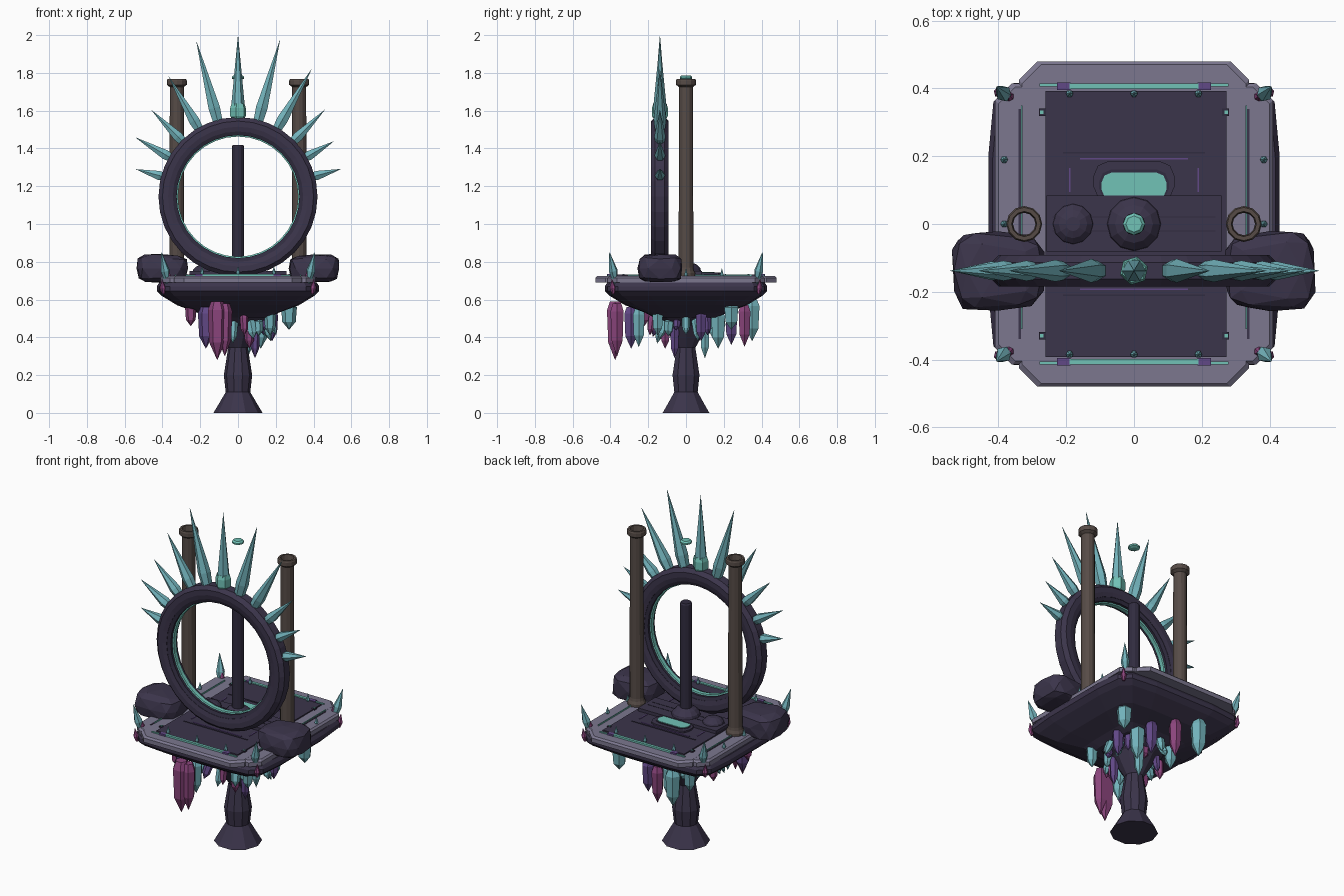
import bpy, bmesh, math, random
from mathutils import Vector, Matrix

random.seed(4)
if "Cube" in bpy.data.objects:
    bpy.data.objects.remove(bpy.data.objects["Cube"], do_unlink=True)


def material(name, r, g, b):
    m = bpy.data.materials.new(name)
    m.use_nodes = True
    m.diffuse_color = (r, g, b, 1)
    m.node_tree.nodes["Principled BSDF"].inputs["Base Color"].default_value = (r, g, b, 1)
    return m


STONE = material("dark violet stone", 0.044, 0.035, 0.07)
POLE = material("deep violet", 0.03, 0.025, 0.05)
SLAB = material("pale lavender stone", 0.2, 0.185, 0.275)
BRASS = material("dull bronze", 0.093, 0.071, 0.062)
ICE = material("blue teal crystal", 0.17, 0.45, 0.5)
GLOW = material("bright teal", 0.165, 0.54, 0.47)
MAGENTA = material("magenta crystal", 0.26, 0.06, 0.205)
PURPLE = material("purple crystal", 0.12, 0.065, 0.24)


def finish(name, bm, mat):
    bmesh.ops.remove_doubles(bm, verts=bm.verts, dist=0.0002)
    bmesh.ops.recalc_face_normals(bm, faces=bm.faces)
    me = bpy.data.meshes.new(name)
    bm.to_mesh(me)
    bm.free()
    me.materials.append(mat)
    ob = bpy.data.objects.new(name, me)
    bpy.context.collection.objects.link(ob)
    return ob


def loft(name, rings, mat, closed=False):
    """Skin a stack of equal-length outlines; closed joins last to first."""
    bm = bmesh.new()
    rows = [[bm.verts.new(p) for p in ring] for ring in rings]
    n = len(rows[0])
    pairs = list(zip(rows, rows[1:])) + ([(rows[-1], rows[0])] if closed else [])
    for a, b in pairs:
        for i in range(n):
            j = (i + 1) % n
            bm.faces.new((a[i], a[j], b[j], b[i]))
    if not closed:
        bm.faces.new(rows[0][::-1])
        bm.faces.new(rows[-1])
    return finish(name, bm, mat)


def lathe(name, profile, sides, mat, matrix=Matrix(), closed=False):
    rings = []
    for r, z in profile:
        r = max(r, 0.0005)
        rings.append([matrix @ Vector((r * math.cos(math.tau * i / sides), r * math.sin(math.tau * i / sides), z))
                      for i in range(sides)])
    return loft(name, rings, mat, closed)


def box(name, centre, size, mat):
    bm = bmesh.new()
    bmesh.ops.create_cube(bm, size=1, matrix=Matrix.Translation(centre) @ Matrix.Diagonal((*size, 1)))
    return finish(name, bm, mat)


def four_way(quarter, z, cy=0.0):
    """Mirror one corner of an outline into all four quadrants."""
    pts = quarter + [(-x, y) for x, y in quarter[::-1]]
    pts += [(-x, -y) for x, y in pts]
    return [(x, cy + y, z) for x, y in pts]


def octagon(hx, hy, c, z):
    return four_way([(hx, hy - c), (hx - c, hy)], z)


def rounded(hx, hy, c, z, cy):
    return four_way([(hx, hy - c), (hx - 0.3 * c, hy - 0.3 * c), (hx - c, hy)], z, cy)


def crystal(name, base, direction, length, radius, mat, waist=0.3, foot=0.45):
    rot = Vector(direction).to_track_quat('Z', 'Y').to_matrix().to_4x4()
    return lathe(name, [(radius * foot, 0), (radius, length * waist), (0, length)], 6, mat,
                 Matrix.Translation(base) @ rot)


# Pedestal and faceted bowl
lathe("pedestal", [(0.13, 0), (0.115, 0.025), (0.065, 0.11), (0.075, 0.2), (0.052, 0.345),
                   (0.085, 0.4), (0.12, 0.46), (0.19, 0.52)], 10, STONE)
layers = [(0.4, 0.505), (0.5, 0.53), (0.75, 0.57), (0.94, 0.62), (1, 0.645), (1, 0.67), (0.97, 0.69)]
corner = [(0.43, 0.2), (0.415, 0.36), (0.36, 0.415), (0.2, 0.43)]
loft("bowl", [four_way([(x * s, y * s) for x, y in corner], z) for s, z in layers], STONE)

# Lavender terrace made of two crossing chamfered slabs
for name, hx, hy, c, top in (("long_slab", 0.34, 0.48, 0.055, 0.725), ("wide_slab", 0.41, 0.415, 0.05, 0.7245)):
    loft(name, [octagon(hx, hy, c, 0.69), octagon(hx, hy, c, top - 0.01),
                octagon(hx - 0.01, hy - 0.01, c, top)], SLAB)

# Dark floor with inlaid lines and glowing edges
box("floor_panel", (0.006, 0, 0.722), (0.535, 0.785, 0.02), STONE)
for s in (-1, 1):
    box("glow_strip", (0, s * 0.406, 0.729), (0.38, 0.016, 0.013), GLOW)
    box("long_groove", (s * 0.337, 0, 0.724), (0.008, 0.68, 0.006), STONE)
    box("glow_side_edge", (s * 0.331, 0.02, 0.728), (0.004, 0.66, 0.009), GLOW)
    box("floor_dark_line", (0, s * 0.21, 0.733), (0.42, 0.005, 0.004), POLE)
    box("floor_purple_line", (0, s * 0.193, 0.733), (0.32, 0.005, 0.004), PURPLE)
    for t in (-1, 1):
        box("strip_end", (s * 0.207, t * 0.406, 0.728), (0.04, 0.022, 0.014), PURPLE)
        box("strip_tail", (s * 0.253, t * 0.41, 0.726), (0.052, 0.009, 0.009), GLOW)
        box("corner_stud", (s * 0.27, t * 0.33, 0.726), (0.022, 0.022, 0.014), POLE)
        box("stud_glow", (s * 0.272, t * 0.33, 0.734), (0.01, 0.01, 0.004), GLOW)
        box("side_purple_line", (s * 0.19, t * 0.13, 0.733), (0.005, 0.07, 0.004), PURPLE)

# Console board, domes and glowing window
box("console_board", (0, 0.002, 0.738), (0.515, 0.165, 0.025), STONE)
for y in (-0.02, 0.02):
    box("board_line", (0, y, 0.751), (0.48, 0.003, 0.002), POLE)
for name, x, r, h in (("pole_foot", 0, 0.08, 0.05), ("side_dome", -0.18, 0.06, 0.035)):
    lathe(name, [(r, 0), (r * 0.95, h * 0.35), (r * 0.7, h * 0.75), (r * 0.35, h)], 12, STONE,
          Matrix.Translation((x, 0, 0.748)))
for name, hx, hy, c, cy, top, mat in (("window_frame", 0.12, 0.06, 0.045, 0.126, 0.742, STONE),
                                      ("window_trim", 0.103, 0.046, 0.036, 0.115, 0.744, POLE),
                                      ("window_glow", 0.096, 0.04, 0.03, 0.112, 0.747, GLOW)):
    loft(name, [rounded(hx, hy, c, 0.73, cy), rounded(hx, hy, c, top, cy)], mat)

# Central pole with floating gem
lathe("centre_pole", [(0.033, 0.75), (0.033, 1.41), (0.028, 1.418)], 12, POLE)
lathe("floating_gem", [(0.02, 1.764), (0.033, 1.77), (0.033, 1.779), (0.024, 1.787)], 8, GLOW)

# Hollow columns
column = [(0.05, 0.715), (0.05, 0.74), (0.042, 0.755), (0.039, 0.77), (0.037, 1.725), (0.053, 1.737),
          (0.053, 1.76), (0.049, 1.768), (0.037, 1.768), (0.033, 1.74), (0.033, 0.715)]
for s in (-1, 1):
    lathe("column", column, 12, BRASS, Matrix.Translation((s * 0.324, 0, 0)), True)

# Upright ring: outer hoop, darker inner hoop and teal lining
CENTRE = Vector((0, -0.138, 1.145))
upright = Matrix.Translation(CENTRE) @ Matrix.Rotation(math.pi / 2, 4, 'X')
lathe("portal_ring", [(0.421, -0.025), (0.421, 0.025), (0.4, 0.046), (0.37, 0.046), (0.345, 0.04),
                      (0.345, -0.04), (0.37, -0.046), (0.4, -0.046)], 32, STONE, upright, True)
lathe("inner_hoop", [(0.35, -0.04), (0.35, 0.04), (0.325, 0.03), (0.325, -0.03)], 32, POLE, upright, True)
lathe("ring_lining", [(0.328, -0.016), (0.328, 0.016), (0.318, 0.012), (0.318, -0.012)], 32, GLOW, upright, True)

# Crown of spikes, one every fifteen degrees
tips = [0.565, 0.585, 0.65, 0.78, 0.86, 0.855, 0.853, 0.735, 0.647, 0.627, 0.56]
for i, tip in enumerate(tips):
    a = math.radians(15 * (i + 1))
    d = Vector((math.cos(a), 0, math.sin(a)))
    crystal("crown_spike", CENTRE + d * 0.405, d, tip - 0.405, 0.028 + 0.025 * (tip - 0.56), ICE, 0.18, 0.8)
lathe("crown_gem", [(0.032, 1.553), (0.043, 1.572), (0.043, 1.615), (0.036, 1.638)], 6, GLOW,
      Matrix.Translation((0, CENTRE.y, 0)) @ Matrix.Rotation(0.3, 4, 'Z'))

# Boulders holding the ring
for s in (-1, 1):
    bm = bmesh.new()
    bmesh.ops.create_icosphere(bm, subdivisions=2, radius=1)
    for v in bm.verts:
        p = [math.copysign(abs(c) ** 0.58, c) * random.uniform(0.94, 1.03) for c in v.co]
        taper = 1 + 0.06 * p[0]
        v.co = (s * (0.402 + 0.14 * p[0]), -0.138 + 0.12 * p[1] * taper, 0.765 + 0.078 * p[2] * taper)
    finish("boulder", bm, STONE)

# Corner crystals and small studs around the terrace
for x in (-1, 1):
    for y in (-1, 1):
        c = Vector((x * 0.372, y * 0.372, 0.685))
        crystal("corner_crystal", c, (x * 0.2, y * 0.2, 1), 0.175, 0.024, ICE, 0.4)
        crystal("corner_shard", c - Vector((x * 0.006, 0, 0)), (x * 0.05, y * 0.1, 1), 0.085, 0.014, MAGENTA, 0.5)
        crystal("rim_shard", (x * 0.395, y * 0.385, 0.63), (x * 0.1, y * 0.1, 1), 0.08, 0.016, MAGENTA, 0.4)
    for y in (0, 0.19):
        crystal("edge_stud", (x * 0.383, y, 0.715), (0, 0, 1), 0.05, 0.011, ICE)
for x in (-0.19, 0, 0.19):
    for y in (-0.385, 0.385):
        crystal("floor_stud", (x, y, 0.725), (0, 0, 1), 0.05, 0.011, ICE)


# Hanging crystals under the bowl, leaning away from the pedestal
def hanging(x, y, top, tip, r, mat, lean=0.0):
    h = top - tip
    turn = Vector((x * lean, y * lean, -1)).to_track_quat('Z', 'Y').to_matrix().to_4x4()
    lathe("hanging_crystal", [(r * 0.65, 0), (r, h * 0.15), (r * 0.85, h * 0.7), (0, h)], 6, mat,
          Matrix.Translation((x, y, top)) @ turn)


for x, y, top, tip, r, mat in (
        (-0.11, -0.375, 0.59, 0.28, 0.05, MAGENTA), (-0.07, -0.365, 0.58, 0.3, 0.04, MAGENTA),
        (-0.17, -0.29, 0.56, 0.34, 0.042, PURPLE), (-0.25, -0.22, 0.57, 0.46, 0.03, MAGENTA),
        (-0.1, -0.25, 0.55, 0.35, 0.036, ICE), (-0.03, 0.31, 0.57, 0.35, 0.036, MAGENTA),
        (-0.16, 0.35, 0.6, 0.38, 0.045, ICE), (0.27, 0.24, 0.58, 0.44, 0.042, ICE),
        (0.12, 0.17, 0.54, 0.34, 0.042, ICE), (0.08, 0.24, 0.55, 0.36, 0.036, PURPLE),
        (0.17, -0.15, 0.54, 0.41, 0.032, ICE), (-0.13, 0.15, 0.54, 0.38, 0.036, ICE),
        (0.18, 0.08, 0.54, 0.38, 0.032, PURPLE), (0.05, 0.1, 0.48, 0.29, 0.028, ICE),
        (0.09, -0.06, 0.46, 0.29, 0.026, PURPLE), (0.06, -0.11, 0.48, 0.34, 0.028, MAGENTA)):
    hanging(x, y, top, tip, r, mat)
for i in range(18):
    a = math.tau * i / 18
    d = random.uniform(0.1, 0.19)
    top = 0.42 + d * 0.55
    hanging(d * math.cos(a), d * math.sin(a), top, top - random.uniform(0.06, 0.13),
            random.uniform(0.02, 0.028), (ICE, ICE, PURPLE, ICE, MAGENTA)[i % 5], random.uniform(0, 3))
